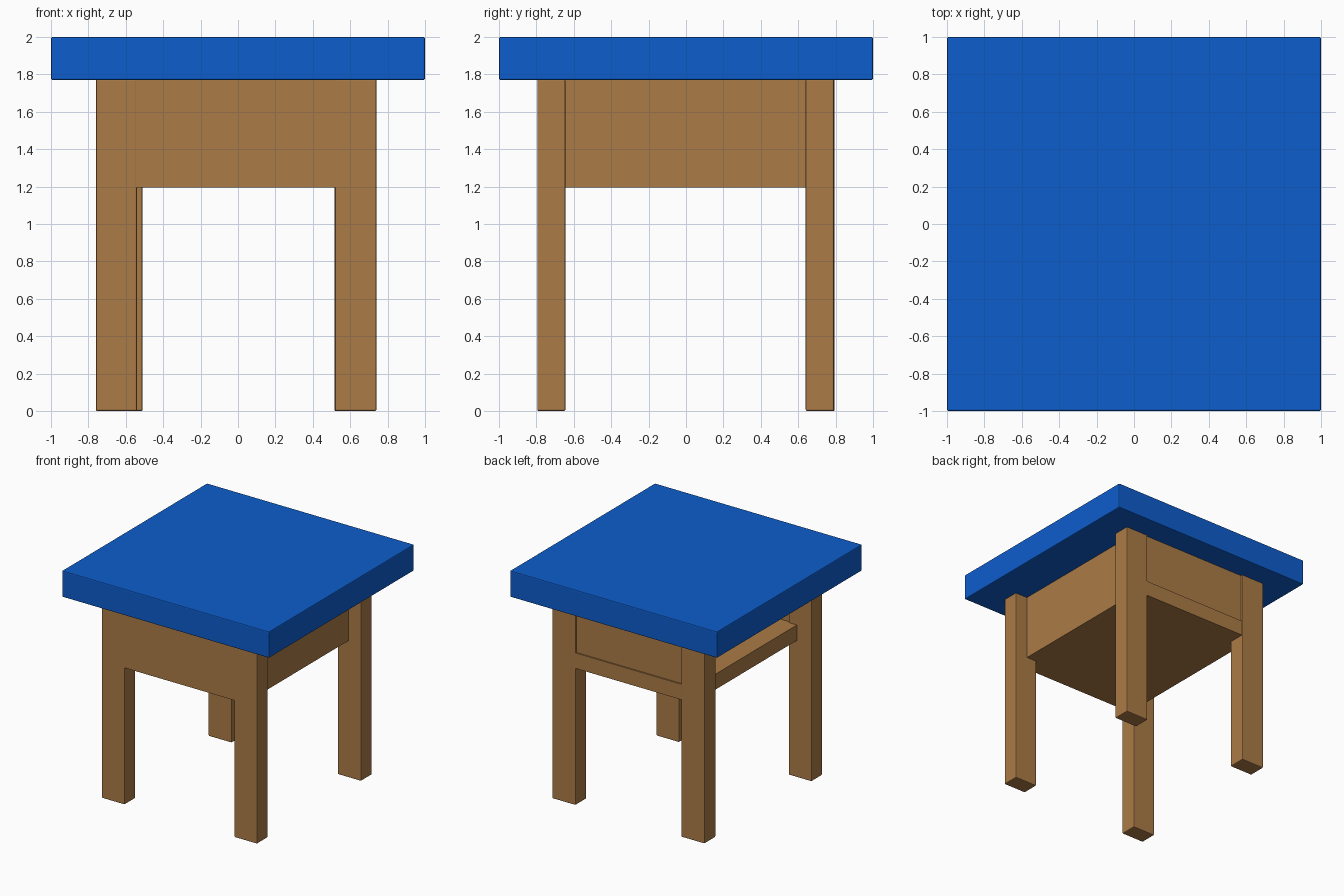
import bpy

if "Cube" in bpy.data.objects:
    bpy.data.objects.remove(bpy.data.objects["Cube"])


def material(name, rgb):
    m = bpy.data.materials.new(name)
    m.diffuse_color = (*rgb, 1)
    m.use_nodes = True
    m.node_tree.nodes["Principled BSDF"].inputs["Base Color"].default_value = m.diffuse_color
    return m


wood = material("warm wood", (0.41, 0.198, 0.063))
blue = material("blue paint", (0.004, 0.11, 0.61))


def box(name, x, y, z, mat, bevel=0.0):
    """Box from (min, max) ranges, with an optional small edge bevel."""
    bpy.ops.mesh.primitive_cube_add(size=1, location=[sum(r) / 2 for r in (x, y, z)])
    ob = bpy.context.object
    ob.name = name
    ob.scale = [r[1] - r[0] for r in (x, y, z)]
    bpy.ops.object.transform_apply(location=False, rotation=False, scale=True)
    ob.data.materials.append(mat)
    if bevel:
        mod = ob.modifiers.new("soft edges", 'BEVEL')
        mod.width = bevel
        mod.segments = 2
    return ob


# Thick square top
box("table_top", (-1, 1), (-1, 1), (1.77, 2.0), blue, 0.008)

# Four legs, set slightly unevenly
legs = {
    "front_left_leg": ((-0.76, -0.54), (-0.795, -0.645)),
    "front_right_leg": ((0.52, 0.74), (-0.795, -0.645)),
    "back_left_leg": ((-0.735, -0.51), (0.64, 0.795)),
    "back_right_leg": ((0.515, 0.74), (0.64, 0.79)),
}
for name, (x, y) in legs.items():
    box(name, x, y, (0, 1.775), wood, 0.008)

# Shelf floor, flush with the legs front and back
box("shelf_floor", (-0.62, 0.62), (-0.794, 0.789), (1.195, 1.33), wood)

# Panels closing three sides; the left side stays open
box("front_panel", (-0.56, 0.54), (-0.794, -0.66), (1.33, 1.775), wood)
box("back_panel", (-0.53, 0.53), (0.65, 0.777), (1.33, 1.775), wood)
box("right_panel", (0.49, 0.62), (-0.66, 0.65), (1.33, 1.775), wood)
